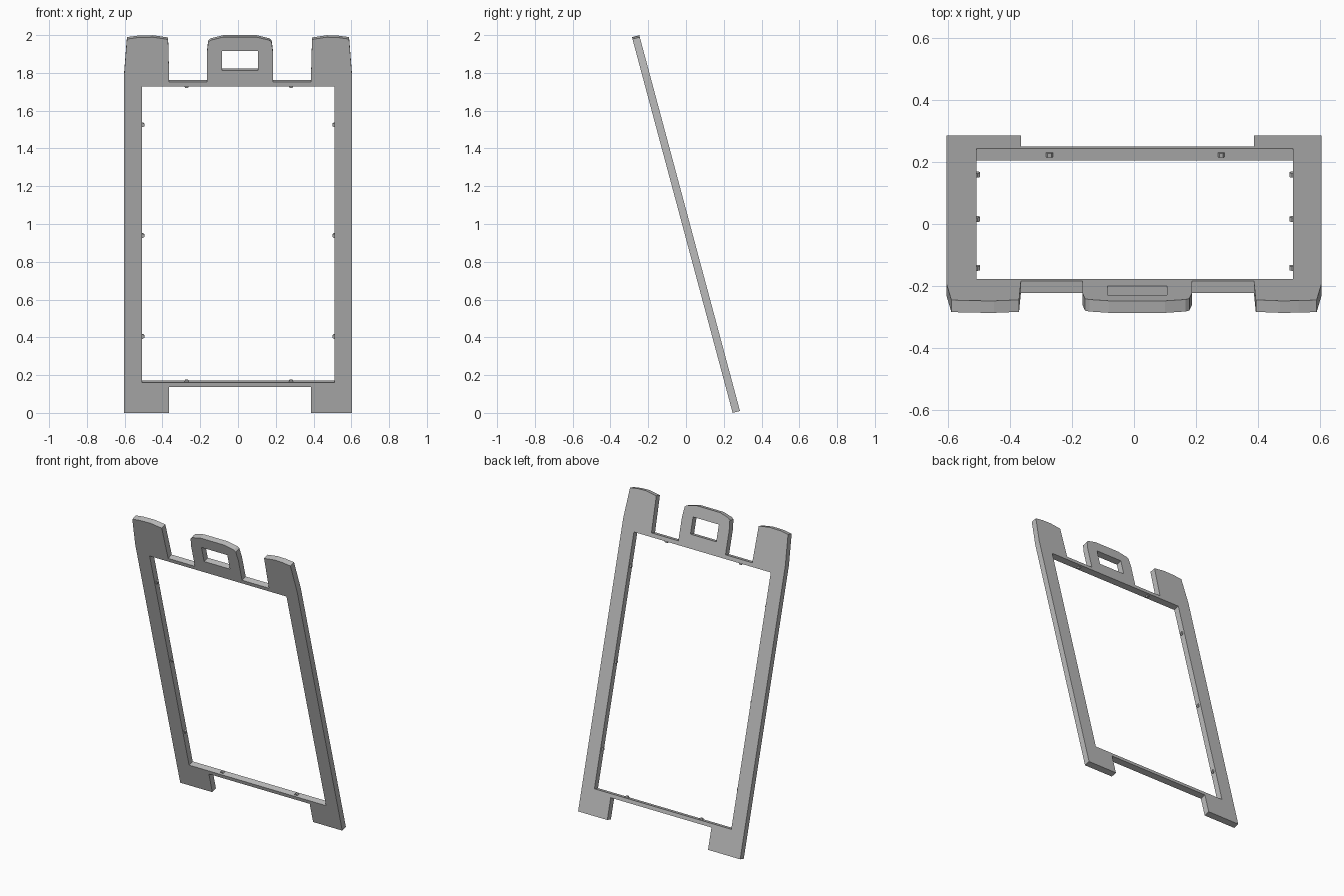
import bpy, bmesh, math
from mathutils import Matrix, Vector

if "Cube" in bpy.data.objects:
    bpy.data.objects.remove(bpy.data.objects["Cube"], do_unlink=True)

TILT = math.radians(15)
THICK = 0.04
COS = math.cos(TILT)
# Panel space: x across, y along the slope, z through the thickness to the back
LEAN = Matrix.Translation((0, 0.247, 0)) @ Matrix.Rotation(math.pi / 2 + TILT, 4, 'X')

grey = bpy.data.materials.new("grey_plastic")
grey.use_nodes = True
grey.diffuse_color = (0.5, 0.5, 0.5, 1)
grey.node_tree.nodes["Principled BSDF"].inputs["Base Color"].default_value = (0.5, 0.5, 0.5, 1)


def plate(name, loops, near, far):
    """Flat plate with holes; loops hold (x, height) points of the front face."""
    bm = bmesh.new()
    edges = []
    for loop in loops:
        vs = [bm.verts.new((x, h / COS, -near)) for x, h in loop]
        edges += [bm.edges.new((a, b)) for a, b in zip(vs, vs[1:] + vs[:1])]
    bmesh.ops.triangle_fill(bm, edges=edges, use_beauty=True)
    ext = bmesh.ops.extrude_face_region(bm, geom=bm.faces[:], use_keep_orig=True)
    moved = [g for g in ext["geom"] if isinstance(g, bmesh.types.BMVert)]
    bmesh.ops.translate(bm, verts=moved, vec=Vector((0, 0, near - far)))
    bmesh.ops.recalc_face_normals(bm, faces=bm.faces[:])
    bm.transform(LEAN)
    mesh = bpy.data.meshes.new(name)
    bm.to_mesh(mesh)
    bm.free()
    mesh.materials.append(grey)
    obj = bpy.data.objects.new(name, mesh)
    bpy.context.collection.objects.link(obj)
    return obj


def rect(x0, x1, z0, z1):
    return [(x0, z0), (x1, z0), (x1, z1), (x0, z1)]


# Frame outline: feet, rails, tapered upper posts and carrying handle
feet = [(-0.603, 0), (-0.364, 0), (-0.364, 0.136), (0.386, 0.136), (0.386, 0), (0.603, 0)]
right_post = [(0.603, 1.79), (0.588, 1.979), (0.53, 1.987), (0.47, 1.989), (0.392, 1.977),
              (0.386, 1.752)]
handle = [(0.186, 1.752), (0.186, 1.9), (0.178, 1.962), (0.165, 1.973), (0.1, 1.989),
          (-0.08, 1.989), (-0.144, 1.973), (-0.158, 1.962), (-0.165, 1.9), (-0.165, 1.752)]
left_post = [(-0.364, 1.752), (-0.37, 1.977), (-0.45, 1.989), (-0.53, 1.987), (-0.588, 1.979),
             (-0.603, 1.79)]
opening = rect(-0.507, 0.512, 0.16, 1.727)
grip_hole = rect(-0.085, 0.107, 1.812, 1.917)
plate("sign_frame", [feet + right_post + handle + left_post, opening, grip_hole], 0, THICK)


def peg(name, x, z, dx, dz):
    """Small rounded stop growing from the opening edge in direction (dx, dz)."""
    pts = [(-0.011, -0.004), (-0.011, 0.004), (-0.006, 0.011), (0.006, 0.011),
           (0.011, 0.004), (0.011, -0.004)]
    loop = [(x + a * dz + b * dx, z + a * dx + b * dz) for a, b in pts]
    plate(name, [loop], 0.013, 0.027)


# Panel retaining pegs around the opening
for i, z in enumerate((0.4, 0.934, 1.52)):
    peg(f"right_peg_{i}", -0.507, z, 1, 0)
    peg(f"left_peg_{i}", 0.512, z, -1, 0)
for i, x in enumerate((-0.272, 0.281)):
    peg(f"bottom_peg_{i}", x, 0.16, 0, 1)
    peg(f"top_peg_{i}", x, 1.727, 0, -1)
